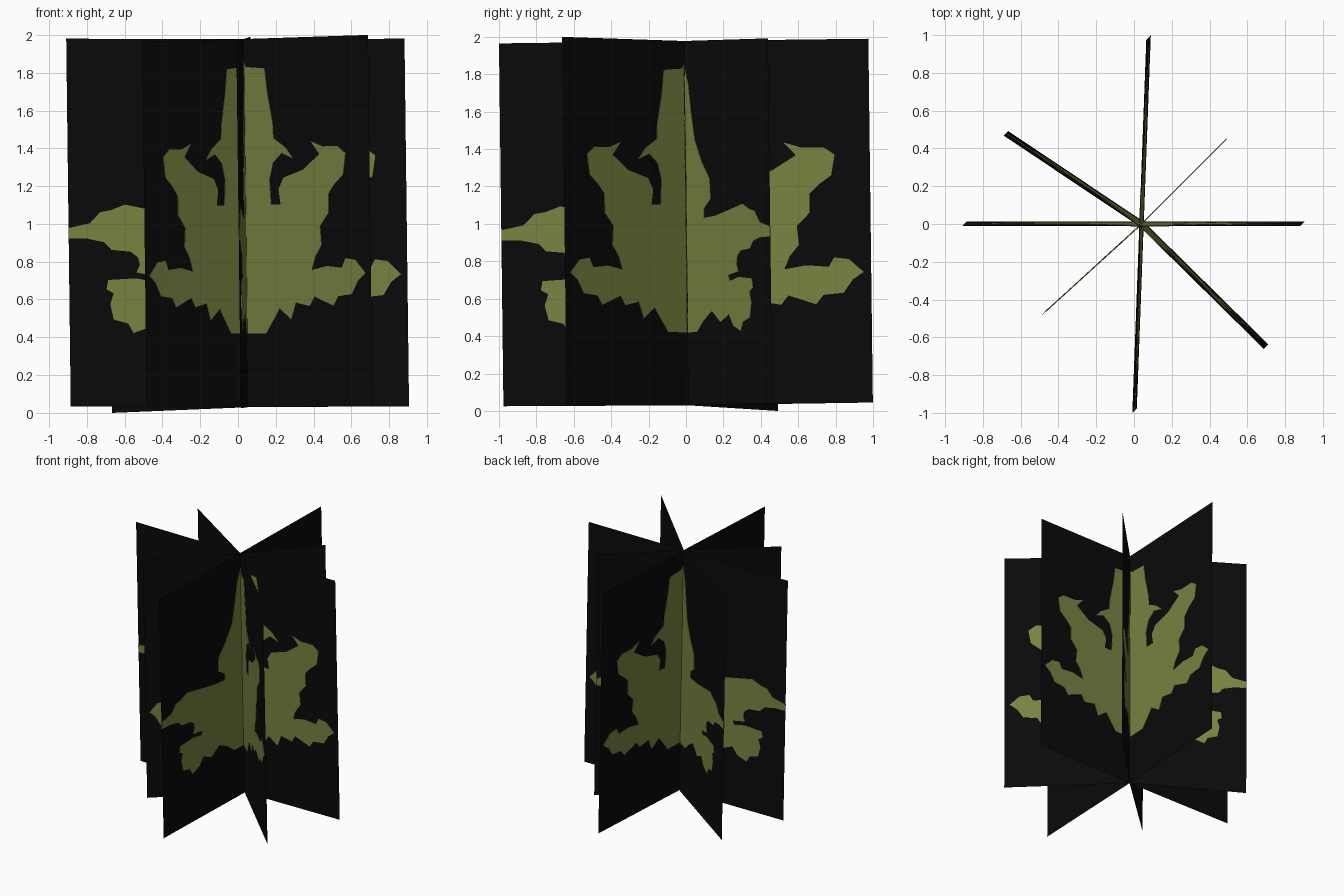
import bpy, bmesh
from mathutils import Vector


def material(name, rgb):
    m = bpy.data.materials.new(name)
    m.diffuse_color = (*rgb, 1)
    return m


black = material("black card", (0.003, 0.003, 0.003))
olive = material("olive leaf", (0.19, 0.23, 0.052))

# Half-leaf outlines: (fraction of card width from the axis, height)
LOBED = [(0, 1.86), (.02, 1.83), (.17, 1.82), (.19, 1.69), (.23, 1.53), (.235, 1.45),
         (.33, 1.40), (.39, 1.34), (.30, 1.37), (.23, 1.32), (.20, 1.23), (.21, 1.10),
         (.285, 1.10), (.27, 1.18), (.31, 1.24), (.47, 1.28), (.60, 1.36), (.53, 1.43),
         (.63, 1.40), (.75, 1.40), (.81, 1.36), (.79, 1.25), (.72, 1.20), (.67, 1.15),
         (.67, 1.05), (.60, .98), (.61, .88), (.56, .82), (.53, .75), (.65, .77),
         (.77, .76), (.80, .81), (.88, .80), (.96, .73), (.90, .69), (.85, .62),
         (.74, .61), (.70, .56), (.55, .61), (.51, .56), (.40, .58), (.36, .49),
         (.27, .55), (.22, .49), (.16, .42), (0, .42)]
POINTED = [(0, 1.86), (.05, 1.75), (.08, 1.60), (.12, 1.45), (.20, 1.33), (.29, 1.24),
           (.30, 1.13), (.22, 1.08), (.22, 1.03), (.35, 1.04), (.52, 1.07), (.68, 1.10),
           (.76, 1.07), (.82, 1.06), (.88, 1.0), (1.0, .975), (1.0, .92), (.90, .92),
           (.80, .90), (.76, .86), (.65, .85), (.61, .82), (.60, .78), (.62, .74),
           (.50, .72), (.52, .69), (.62, .71), (.78, .70), (.79, .65), (.75, .63),
           (.77, .57), (.75, .49), (.67, .47), (.64, .42), (.55, .45), (.50, .51),
           (.40, .47), (.30, .53), (.20, .48), (.12, .42), (0, .42)]

# The whole stand leans slightly towards -x, -y
LEAN = Vector((0.012, 0.012, 0))
AXIS = (0.04, 0.0, 0.03, 1.978)     # x, y, bottom, top


def edge(x, y, bottom, top):
    return Vector((x, y, bottom)) + LEAN, Vector((x, y, top)) - LEAN


def flat_object(name, points, mat, thickness=0):
    bm = bmesh.new()
    face = bm.faces.new([bm.verts.new(p) for p in points])
    face.normal_update()
    bmesh.ops.triangulate(bm, faces=[face])
    mesh = bpy.data.meshes.new(name)
    bm.to_mesh(mesh)
    bm.free()
    mesh.materials.append(mat)
    ob = bpy.data.objects.new(name, mesh)
    bpy.context.collection.objects.link(ob)
    if thickness:
        mod = ob.modifiers.new("thickness", 'SOLIDIFY')
        mod.thickness, mod.offset = thickness, 0


def half_card(name, outer, outline):
    a0, a1 = edge(*AXIS)
    b0, b1 = edge(*outer)
    flat_object("card_" + name, [a0, b0, b1, a1], black)
    pts = []
    for u, z in outline:
        w = (z - AXIS[2]) / (AXIS[3] - AXIS[2])
        pts.append(a0.lerp(b0, u).lerp(a1.lerp(b1, u), w))
    flat_object("leaf_" + name, pts, olive, 0.006)


# Eight half cards around the axis: outer edge x, y, bottom, top
half_card("right", (0.893, 0.002, .035, 1.98), LOBED)
half_card("left", (-0.897, 0.002, .035, 1.98), POINTED)
half_card("front_right", (0.70, -0.65, .035, 2.0), LOBED)
half_card("back_left", (-0.678, 0.48, 0.0, 1.965), POINTED)
half_card("front_left", (-0.495, -0.488, .03, 1.965), LOBED)
half_card("back_right", (0.49, 0.45, .04, 1.992), POINTED)
half_card("back", (0.077, 0.987, .045, 1.99), LOBED)
half_card("front", (0.003, -0.988, .025, 1.965), POINTED)
